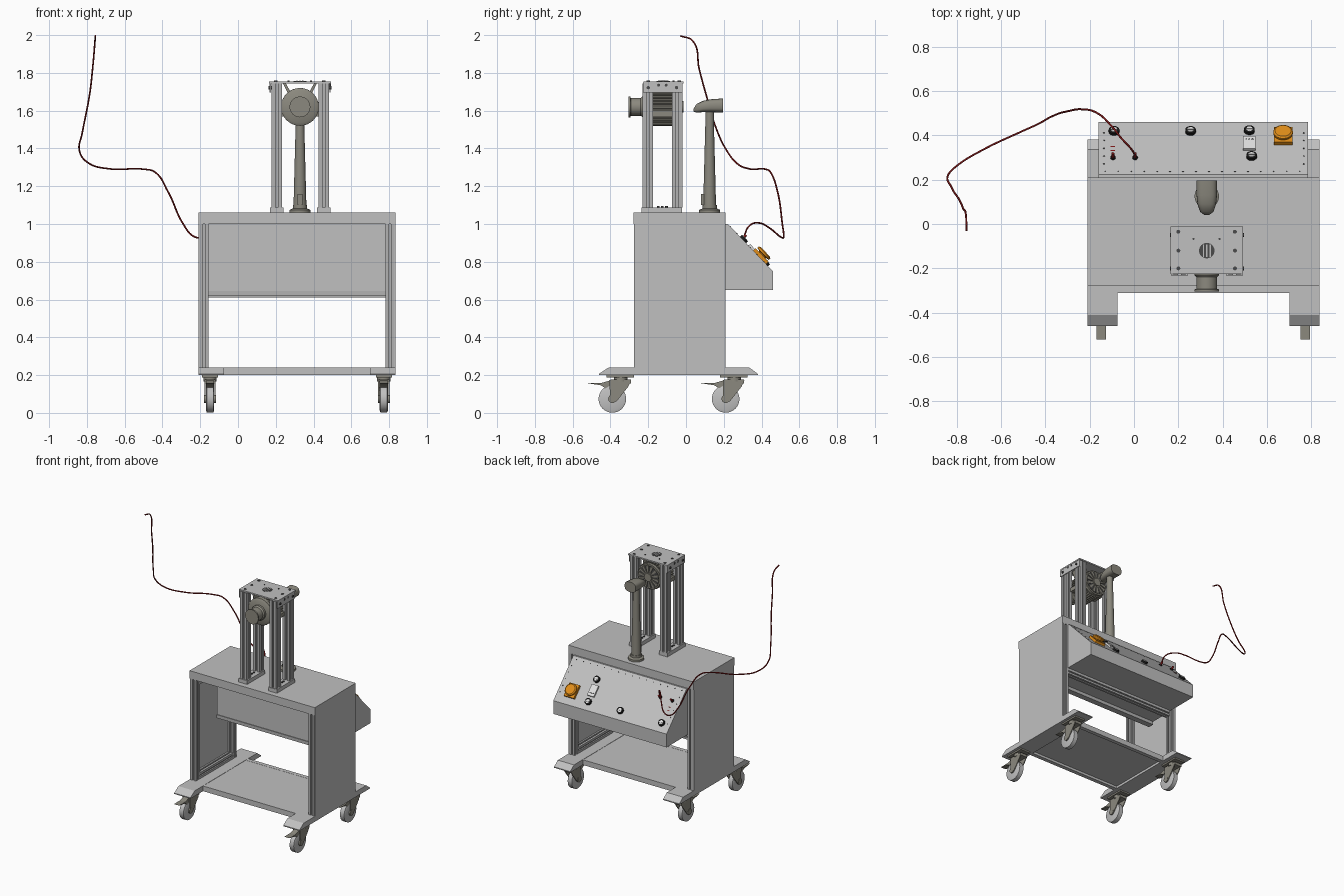
import bpy, bmesh, math
from math import cos, sin, pi
from mathutils import Vector

if "Cube" in bpy.data.objects:
    bpy.data.objects.remove(bpy.data.objects["Cube"], do_unlink=True)


def material(name, r, g, b):
    m = bpy.data.materials.new(name)
    m.use_nodes = True
    m.diffuse_color = (r, g, b, 1)
    m.node_tree.nodes["Principled BSDF"].inputs["Base Color"].default_value = (r, g, b, 1)
    return m


GREY = material("sheet_grey", .53, .53, .53)
ALU = material("profile_grey", .45, .45, .45)
METAL = material("warm_metal", .26, .25, .21)
DARK = material("dark_grey", .07, .07, .07)
BLACK = material("black", .01, .01, .01)
WHITE = material("off_white", .75, .75, .75)
ORANGE = material("orange", .75, .27, .01)
RED = material("dark_red", .2, .008, .008)


def loft(name, rings, mat, smooth=False):
    """Skin equal-sized rings of points and cap both ends."""
    bm = bmesh.new()
    rows = [[bm.verts.new(p) for p in ring] for ring in rings]
    n = len(rows[0])
    for a, b in zip(rows, rows[1:]):
        for i in range(n):
            j = (i + 1) % n
            bm.faces.new((a[i], a[j], b[j], b[i]))
    bm.faces.new(rows[0])
    bm.faces.new(rows[-1])
    bmesh.ops.recalc_face_normals(bm, faces=bm.faces)
    me = bpy.data.meshes.new(name)
    bm.to_mesh(me)
    bm.free()
    me.materials.append(mat)
    ob = bpy.data.objects.new(name, me)
    bpy.context.collection.objects.link(ob)
    if smooth:
        for o in bpy.context.selected_objects:
            o.select_set(False)
        ob.select_set(True)
        bpy.context.view_layer.objects.active = ob
        bpy.ops.object.shade_smooth_by_angle(angle=math.radians(35))
    return ob


def place(axis, u, v, t):
    return {"x": (t, u, v), "y": (u, t, v), "z": (u, v, t)}[axis]


def prism(name, pts, axis, lo, hi, mat):
    return loft(name, [[place(axis, u, v, t) for u, v in pts] for t in (lo, hi)], mat)


def box(name, x0, x1, y0, y1, z0, z1, mat):
    return prism(name, [(x0, y0), (x1, y0), (x1, y1), (x0, y1)], "z", z0, z1, mat)


def lathe(name, axis, cu, cv, prof, mat, n=32):
    rings = [[place(axis, cu + r * cos(2 * pi * i / n), cv + r * sin(2 * pi * i / n), t)
              for i in range(n)] for r, t in prof]
    return loft(name, rings, mat, True)


def rod(name, axis, cu, cv, r, lo, hi, mat, n=24):
    return lathe(name, axis, cu, cv, [(r, lo), (r, hi)], mat, n)


def slotted(name, axis, cu, cv, w, lo, hi):
    """Square profile bar with a groove along each side."""
    h, s, d = w / 2, w * .12, w * .22
    pts = []
    for k in range(4):
        c, q = round(cos(k * pi / 2)), round(sin(k * pi / 2))
        for u, v in [(-h, -h), (-s, -h), (-s, d - h), (s, d - h), (s, -h)]:
            pts.append((cu + c * u - q * v, cv + q * u + c * v))
    return prism(name, pts, axis, lo, hi, ALU)


def gear(cu, cv, r0, r1, n):
    pts = []
    for i in range(n):
        for k, r in ((0, r0), (.5, r0), (.5, r1), (1, r1)):
            a = 2 * pi * (i + k) / n
            pts.append((cu + r * cos(a), cv + r * sin(a)))
    return pts


# Cabinet
L, R, F, B = -.21, .835, -.277, .21
box("table_top", L, R, F, B, 1.0, 1.06, GREY)
for side, x, d in (("right", L, 1), ("left", R, -1)):
    xs = sorted((x, x + d * .012))
    box(side + "_side_panel", xs[0], xs[1], F + .004, B - .004, .24, 1.0, GREY)
    cx = x + d * .03
    for end, y in (("front", F + .024), ("back", B - .024)):
        slotted(f"{side}_{end}_post", "z", cx, y, .046, .24, 1.0)
    for lvl, z in (("lower", .263), ("upper", .977)):
        slotted(f"{side}_{lvl}_rail", "y", cx, z, .046, F + .047, B - .047)
box("equipment_box", L + .05, R - .05, -.02, B - .005, .645, 1.0, GREY)
slotted("back_rail", "x", B - .025, .63, .04, L + .05, R - .05)
box("equipment_box_lip", L + .05, R - .05, -.025, .02, .62, .645, ALU)

# Base with feet and shelf
foot = [(-.46, .2), (.38, .2), (.38, .207), (.335, .24), (-.41, .24), (-.46, .207)]
prism("right_foot", foot, "x", L, L + .135, GREY)
prism("left_foot", foot, "x", R - .135, R, GREY)
box("shelf", L + .135, R - .135, -.3, .22, .218, .238, GREY)
for n, y in (("front", -.31), ("back", .2)):
    box(n + "_shelf_edge", L + .135, R - .135, y, y + .03, .2, .239, GREY)

# Casters
for cx in (-.148, .772):
    for wy in (-.39, .21):
        def shift(pts):
            return [(wy + u, v) for u, v in pts]
        lathe("caster_wheel", "x", wy, .074, [(.06, cx - .022), (.073, cx - .017),
              (.073, cx + .017), (.06, cx + .022)], GREY)
        rod("caster_hub", "x", wy, .074, .022, cx - .032, cx + .032, METAL)
        box("caster_plate", cx - .042, cx + .042, wy - .03, wy + .115, .188, .2, METAL)
        rod("caster_swivel", "z", cx, wy + .045, .035, .165, .188, METAL)
        for s in (-1, 1):
            x = cx + s * .027
            prism("caster_fork", shift([(-.015, .175), (.1, .175), (.085, .14), (.022, .06),
                  (-.012, .06)]), "x", x - .003, x + .003, METAL)
        box("caster_bridge", cx - .03, cx + .03, wy - .01, wy + .098, .155, .176, METAL)
        prism("caster_brake", shift([(-.13, .157), (-.06, .158), (-.01, .172), (0, .152),
              (-.035, .13), (-.06, .146)]), "x", cx - .022, cx + .022, METAL)

# Motor tower
for x in (.205, .453):
    box("tower_foot", x - .036, x + .036, -.235, -.02, 1.06, 1.088, GREY)
    for y in (-.203, -.047):
        slotted("tower_post", "z", x, y, .055, 1.088, 1.745)
    for y in (-.125, -.147, -.103):
        rod("foot_bolt", "z", x, y, .007, 1.088, 1.094, DARK, 12)
box("tower_top", .165, .492, -.225, -.012, 1.745, 1.755, GREY)
for x in (.168, .484):
    box("tower_side_plate", x, x + .006, -.228, -.018, 1.695, 1.75, GREY)
    for y in (-.2, -.05):
        rod("side_bolt", "x", y, 1.722, .009, x - .006, x + .012, DARK, 12)
    for y in (-.145, -.105):
        rod("side_hole", "x", y, 1.735, .008, x - .002, x + .008, DARK, 12)
for x in (.2, .455):
    for y in (-.035, -.12, -.2):
        rod("top_bolt", "z", x, y, .009, 1.755, 1.759, DARK, 12)
for x in (.268, .386):
    rod("top_small_bolt", "z", x, -.067, .005, 1.755, 1.759, DARK, 12)
rod("top_hole", "z", .328, -.12, .035, 1.75, 1.757, DARK)
for dx in (-.015, 0, .015):
    box("top_hole_fin", .325 + dx, .331 + dx, -.148, -.092, 1.756, 1.759, GREY)

# Motor
mx, mz = .328, 1.62
prism("motor_fins", gear(mx, mz, .1, .08, 36), "y", -.18, -.05, METAL)
lathe("motor_front_flange", "y", mx, mz, [(.085, -.215), (.1, -.205), (.1, -.18)], METAL)
rod("fan_cover", "y", mx, mz, .094, -.052, -.03, METAL)
rod("fan_opening", "y", mx, mz, .082, -.031, -.026, DARK)
prism("fan_grille", gear(mx, mz, .085, .035, 14), "y", -.028, -.02, METAL)
rod("fan_hub", "y", mx, mz, .03, -.03, -.012, METAL)
lathe("motor_pulley", "y", mx, mz, [(.055, -.305), (.055, -.295), (.047, -.292),
      (.047, -.24), (.055, -.23), (.055, -.2)], METAL)
for s in (-1, 1):
    prism("motor_hanger", [(mx + s * a, z) for a, z in ((.09, 1.745), (.075, 1.745),
          (.045, 1.69), (.06, 1.685))], "y", -.185, -.06, METAL)
    box("motor_lug", mx + s * .1 - .012, mx + s * .1 + .012, -.18, -.06, 1.57, 1.6, METAL)

# Air nozzle stand
ny = .125
lathe("nozzle_base", "z", mx, ny, [(.055, 1.06), (.055, 1.075), (.038, 1.082), (.038, 1.1)], METAL)
lathe("nozzle_column", "z", mx, ny, [(.034, 1.1), (.023, 1.52), (.023, 1.61)], METAL)
box("nozzle_valve", mx - .014, mx + .014, .08, .12, 1.1, 1.16, METAL)
head = []
for y, w, z0, z1 in ((.04, .01, 1.595, 1.61), (.055, .03, 1.59, 1.635), (.09, .042, 1.592, 1.652),
                     (.13, .046, 1.592, 1.66), (.197, .046, 1.59, 1.665)):
    zc, h = (z0 + z1) / 2, (z1 - z0) / 2
    ring = []
    for i in range(24):
        c, s = cos(2 * pi * i / 24), sin(2 * pi * i / 24)
        ring.append((mx + w * math.copysign(abs(c) ** .7, c), y,
                     zc + h * math.copysign(abs(s) ** .7, s)))
    head.append(ring)
loft("nozzle_head", head, METAL, True)

# Sloped control console
prism("control_console", [(B, .65), (.46, .65), (.46, .75), (.222, 1.0), (B, 1.0)], "x",
      L + .05, R - .05, GREY)
TILT = -math.atan2(.25, .238)


def on_slope(ob, x, y):
    ob.location = (x, y, 1.0 - (y - .222) * 1.05)
    ob.rotation_euler = (TILT, 0, 0)


for x, y in ((-.09, .415), (.255, .415), (.52, .418), (.53, .302)):
    on_slope(rod("knob_ring", "z", 0, 0, .024, -.002, .014, BLACK), x, y)
    on_slope(rod("knob_face", "z", 0, 0, .015, 0, .016, WHITE), x, y)
    on_slope(box("knob_bar", -.016, .016, -.003, .003, 0, .02, WHITE), x, y)
on_slope(box("switch_plate", -.028, .028, -.042, .042, -.002, .012, WHITE), .52, .36)
for dx in (-.014, 0, .014):
    on_slope(rod("switch_dot", "z", dx, .02, .004, 0, .014, DARK, 10), .52, .36)
on_slope(box("stop_base", -.042, .042, -.05, .05, -.002, .018, ORANGE), .672, .39)
on_slope(lathe("stop_button", "z", 0, 0, [(.026, .015), (.026, .022), (.044, .026),
         (.044, .036), (.036, .042)], ORANGE), .672, .39)
for x in (-.095, .005):
    on_slope(rod("socket", "z", 0, 0, .012, -.002, .008, BLACK), x, .297)
    on_slope(rod("plug", "z", 0, 0, .007, 0, .03, RED, 16), x, .297)
for dy in (0, .018):
    on_slope(box("socket_mark", -.01, .01, -.002, .002, -.001, .002, RED), -.095, .33 + dy)
# Small rivets around the console face
spots = [(-.13 + .0585 * i, .236) for i in range(16)]
spots += [(x, .236 + .035 * i) for x in (-.135, .765) for i in range(1, 6)]
for x, y in spots:
    on_slope(rod("rivet", "z", 0, 0, .004, -.001, .002, DARK, 8), x, y)

# Loose cable
path = [(.005, .305, .93), (-.01, .335, .99), (-.06, .39, 1.005), (-.1, .44, .98),
        (-.18, .507, .928), (-.235, .517, .935), (-.29, .51, 1.0), (-.37, .485, 1.17),
        (-.44, .447, 1.275), (-.5, .42, 1.29), (-.68, .335, 1.292), (-.795, .265, 1.325),
        (-.84, .215, 1.39), (-.825, .17, 1.48), (-.785, .105, 1.69), (-.77, .07, 1.82),
        (-.757, .035, 1.97), (-.755, -.03, 1.996)]
cu = bpy.data.curves.new("cable", "CURVE")
cu.dimensions = "3D"
cu.bevel_depth = .0045
cu.bevel_resolution = 2
cu.use_fill_caps = True
sp = cu.splines.new("BEZIER")
sp.bezier_points.add(len(path) - 1)
for bp, p in zip(sp.bezier_points, path):
    bp.co = Vector(p)
    bp.handle_left_type = bp.handle_right_type = "AUTO"
cu.materials.append(RED)
bpy.context.collection.objects.link(bpy.data.objects.new("cable", cu))
